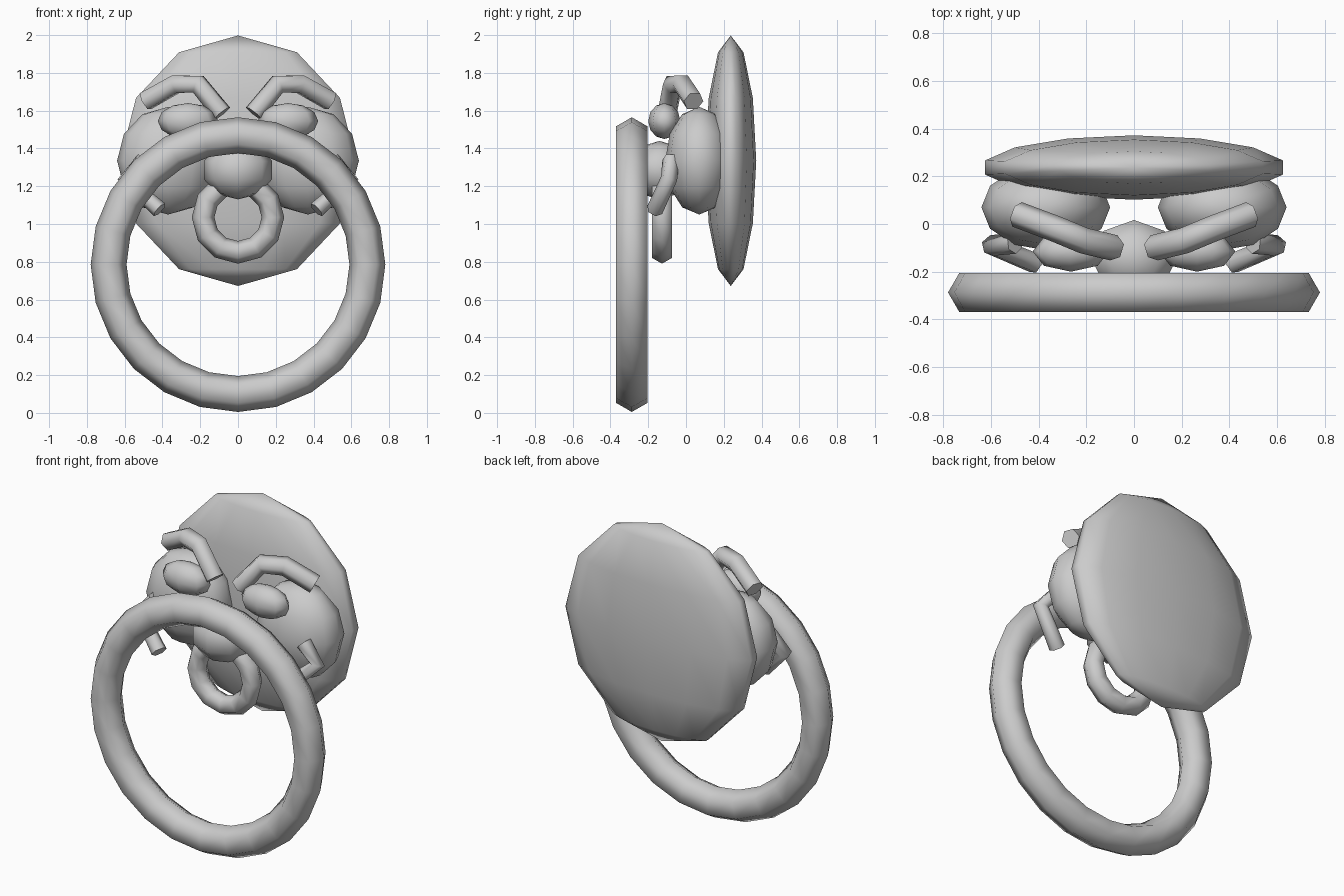
import bpy
import math

cube = bpy.data.objects.get("Cube")
if cube:
    bpy.data.objects.remove(cube, do_unlink=True)

GREY = (0.6, 0.6, 0.6, 1.0)
metal = bpy.data.materials.new("grey_metal")
metal.use_nodes = True
metal.diffuse_color = GREY
metal.node_tree.nodes["Principled BSDF"].inputs["Base Color"].default_value = GREY


def finish(name):
    """Name, colour and smooth the active object, keeping tube ends sharp."""
    obj = bpy.context.object
    obj.name = obj.data.name = name
    obj.data.materials.clear()
    obj.data.materials.append(metal)
    bpy.ops.object.transform_apply(location=False, rotation=True, scale=True)
    bpy.ops.object.shade_smooth_by_angle(angle=math.radians(75))
    return obj


def ellipsoid(name, centre, radii, segments, rings):
    bpy.ops.mesh.primitive_uv_sphere_add(
        segments=segments, ring_count=rings, radius=1, location=centre)
    bpy.context.object.scale = radii
    return finish(name)


def upright_ring(name, centre, major, minor, segments):
    bpy.ops.mesh.primitive_torus_add(
        location=centre, rotation=(math.pi / 2, 0, 0), major_radius=major,
        minor_radius=minor, major_segments=segments, minor_segments=6)
    return finish(name)


def tube(name, points, radius):
    """Six-sided capped tube along a bent path."""
    curve = bpy.data.curves.new(name, "CURVE")
    curve.dimensions = "3D"
    curve.bevel_depth = radius
    curve.bevel_resolution = 1
    curve.use_fill_caps = True
    spline = curve.splines.new("POLY")
    spline.points.add(len(points) - 1)
    for point, co in zip(spline.points, points):
        point.co = (*co, 1)
    obj = bpy.data.objects.new(name, curve)
    bpy.context.collection.objects.link(obj)
    bpy.ops.object.select_all(action="DESELECT")
    obj.select_set(True)
    bpy.context.view_layer.objects.active = obj
    bpy.ops.object.convert(target="MESH")
    return finish(name)


# Back plate
ellipsoid("back_plate", (0, 0.237, 1.335), (0.64, 0.135, 0.663), 14, 6)

# Paired face parts
BROW = [(0.49, 0.04, 1.65), (0.33, -0.02, 1.74), (0.21, -0.07, 1.74), (0.085, -0.1, 1.585)]
MOUTH = [(0.5, -0.08, 1.34), (0.595, -0.09, 1.24), (0.415, -0.165, 1.075)]
for side, s in (("left", 1), ("right", -1)):
    ellipsoid(side + "_cheek", (s * 0.37, 0.07, 1.335), (0.27, 0.18, 0.285), 12, 6)
    ellipsoid(side + "_eye", (s * 0.265, -0.115, 1.545), (0.16, 0.085, 0.095), 8, 6)
    tube(side + "_brow", [(s * x, y, z) for x, y, z in BROW], 0.055)
    tube(side + "_mouth_corner", [(s * x, y, z) for x, y, z in MOUTH], 0.045)

# Nose
ellipsoid("nose", (0, -0.14, 1.285), (0.19, 0.165, 0.155), 8, 5)

# Mouth ring and hanging knocker ring
upright_ring("mouth_ring", (0, -0.127, 1.035), 0.185, 0.06, 12)
upright_ring("knocker_ring", (0, -0.287, 0.785), 0.685, 0.095, 24)
